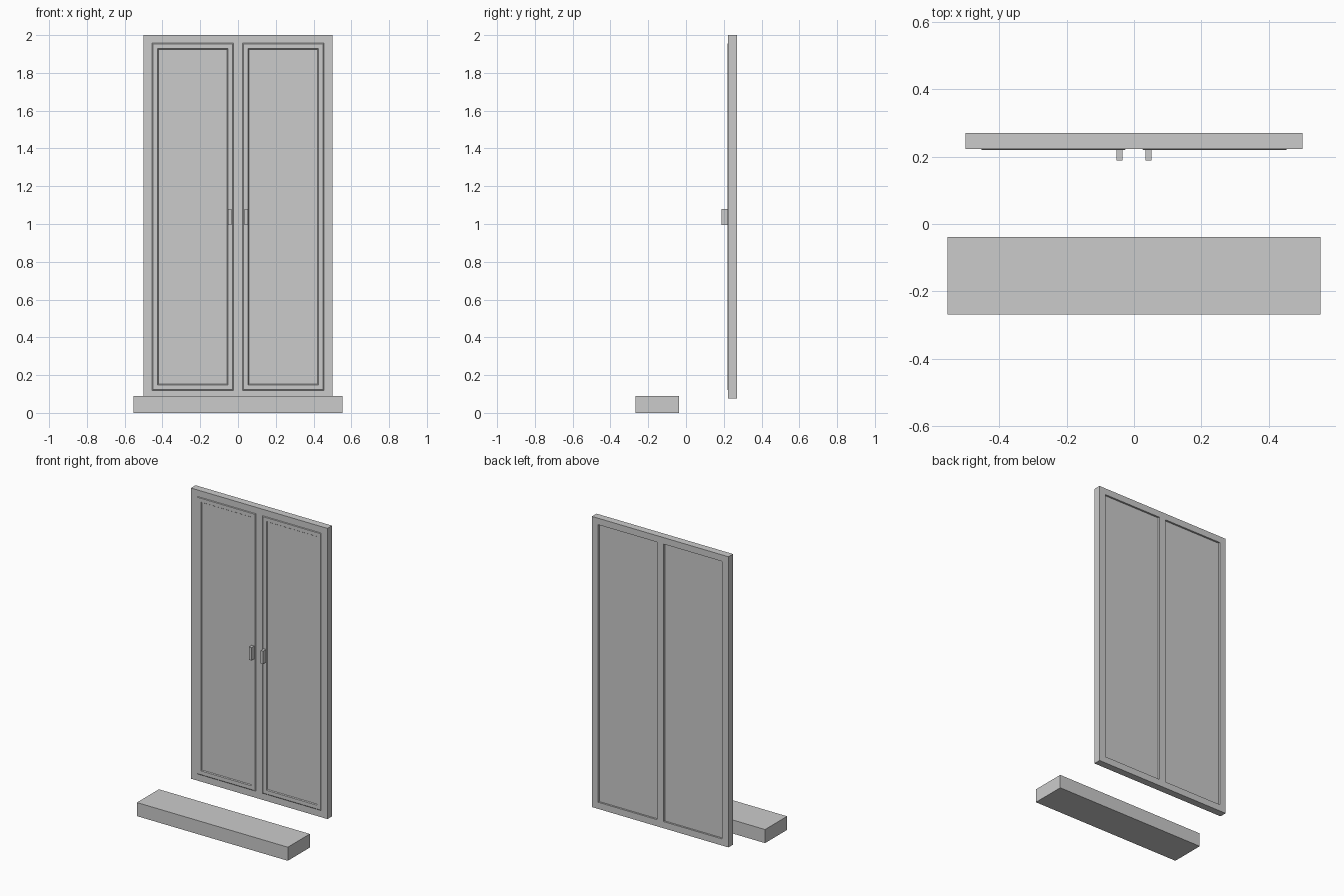
import bpy
import bmesh
from mathutils import Vector

cube = bpy.data.objects.get("Cube")
if cube:
    bpy.data.objects.remove(cube, do_unlink=True)

# One plain grey for everything
grey = bpy.data.materials.new("plain_grey")
grey.use_nodes = True
colour = (0.6, 0.6, 0.6, 1.0)
grey.diffuse_color = colour
grey.node_tree.nodes["Principled BSDF"].inputs["Base Color"].default_value = colour


def box(name, x, y, z, shape=None):
    """Box between (min, max) pairs, with an optional bmesh shaping step."""
    bm = bmesh.new()
    bmesh.ops.create_cube(bm, size=1)
    spans = (x, y, z)
    for v in bm.verts:
        v.co = Vector([s[0] if c < 0 else s[1] for c, s in zip(v.co, spans)])
    if shape:
        shape(bm)
    mesh = bpy.data.meshes.new(name)
    bm.to_mesh(mesh)
    bm.free()
    mesh.materials.append(grey)
    obj = bpy.data.objects.new(name, mesh)
    bpy.context.collection.objects.link(obj)
    return obj


def panel_front(bm):
    """Chamfered raised border with a slightly sunken field."""
    bm.normal_update()
    front = min(bm.faces, key=lambda f: f.calc_center_median().y)
    for width, depth in ((0.004, 0.003), (0.025, 0), (0.004, -0.006)):
        bmesh.ops.inset_region(bm, faces=[front], thickness=width, depth=depth,
                               use_even_offset=True)


def cut(target, cutter):
    cutter.hide_render = True
    mod = target.modifiers.new("opening", 'BOOLEAN')
    mod.operation = 'DIFFERENCE'
    mod.solver = 'EXACT'
    mod.object = cutter
    bpy.context.view_layer.objects.active = target
    bpy.ops.object.modifier_apply(modifier=mod.name)
    bpy.data.objects.remove(cutter, do_unlink=True)


# Doorstep in front of the doors
box("doorstep", (-0.553, 0.553), (-0.268, -0.038), (0, 0.09))

# Frame with two tall openings
frame = box("door_frame", (-0.5, 0.5), (0.222, 0.27), (0.075, 2))

opening_z = (0.119, 1.957)
for side, sign in (("left", 1), ("right", -1)):
    def span(a, b):
        return tuple(sorted((sign * a, sign * b)))

    cut(frame, box("opening_cutter", span(0.025, 0.454), (0.1, 0.4), opening_z))
    # Door leaf, set back behind the frame at the rear
    box(side + "_door", span(0.025, 0.454), (0.222, 0.258), opening_z, panel_front)
    box(side + "_handle", span(0.034, 0.052), (0.188, 0.224), (0.995, 1.08))
